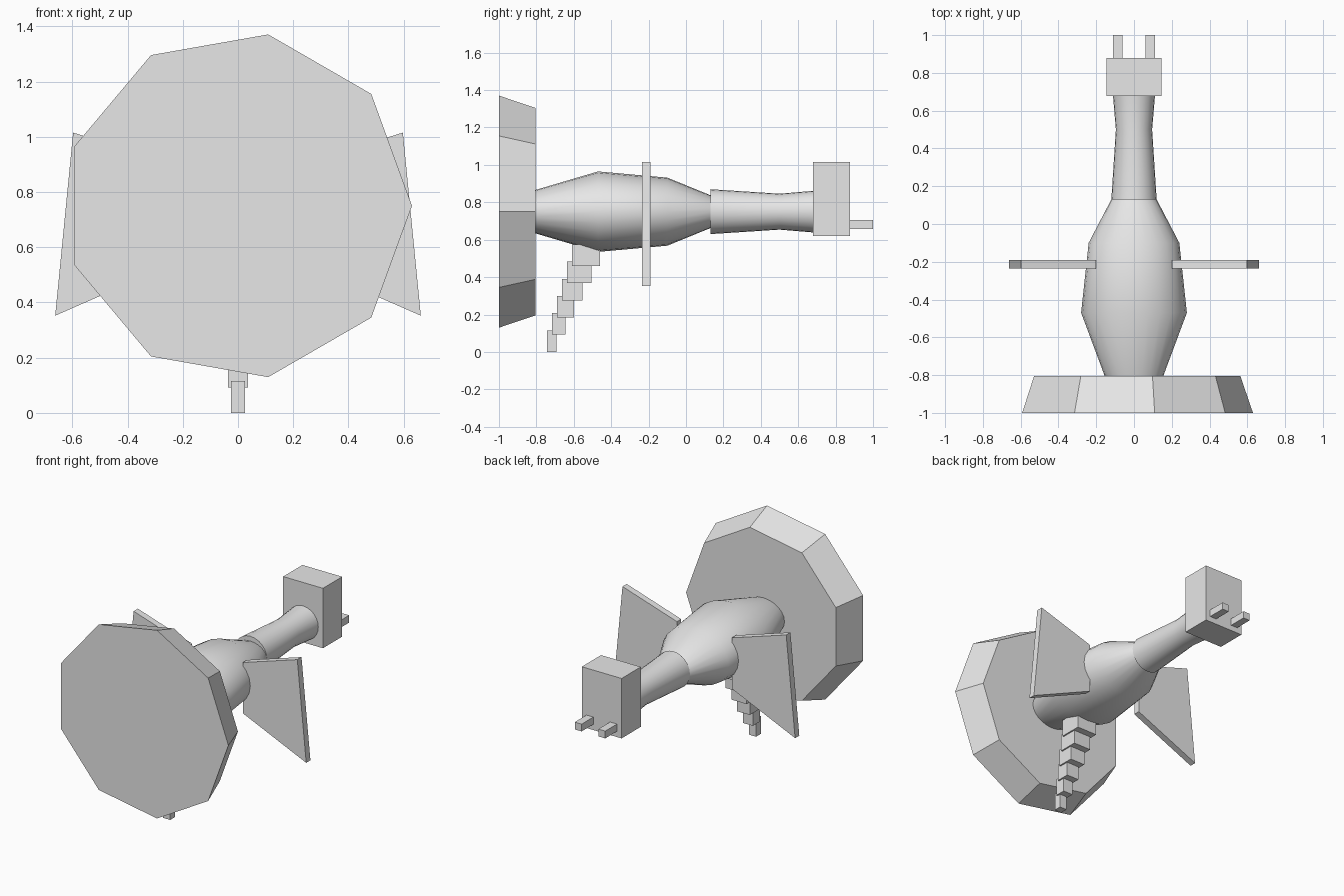
import bpy, bmesh, math

cube = bpy.data.objects.get("Cube")
if cube:
    bpy.data.objects.remove(cube, do_unlink=True)

grey = bpy.data.materials.new("plain_grey")
grey.use_nodes = True
colour = (0.8, 0.8, 0.8, 1)
grey.diffuse_color = colour
grey.node_tree.nodes["Principled BSDF"].inputs["Base Color"].default_value = colour

AXIS_Z = 0.75  # height of the body's long axis


def finish(name, bm, smooth=False):
    bmesh.ops.recalc_face_normals(bm, faces=bm.faces)
    mesh = bpy.data.meshes.new(name)
    bm.to_mesh(mesh)
    bm.free()
    mesh.materials.append(grey)
    obj = bpy.data.objects.new(name, mesh)
    bpy.context.collection.objects.link(obj)
    if smooth:
        bpy.ops.object.select_all(action="DESELECT")
        obj.select_set(True)
        bpy.context.view_layer.objects.active = obj
        bpy.ops.object.shade_smooth_by_angle(angle=math.radians(35))
    return obj


def loft(name, rings, sides, smooth=False):
    """Capped loft along y through rings of (y, x radius, z radius)."""
    bm = bmesh.new()
    loops = []
    for y, rx, rz in rings:
        angles = [math.tau * i / sides for i in range(sides)]
        loops.append([bm.verts.new((rx * math.cos(a), y, AXIS_Z + rz * math.sin(a)))
                      for a in angles])
    for a, b in zip(loops, loops[1:]):
        for i in range(sides):
            j = (i + 1) % sides
            bm.faces.new((a[i], a[j], b[j], b[i]))
    bm.faces.new(loops[0])
    bm.faces.new(loops[-1])
    return finish(name, bm, smooth)


def box(name, centre, size):
    bm = bmesh.new()
    bmesh.ops.create_cube(bm, size=1)
    bmesh.ops.scale(bm, vec=size, verts=bm.verts)
    bmesh.ops.translate(bm, vec=centre, verts=bm.verts)
    return finish(name, bm)


# Nine-sided tapered front disc
loft("front_disc", [(-1, 0.63, 0.63), (-0.805, 0.563, 0.563)], 9)

# Flattened oval body and round neck
loft("body", [(-0.805, 0.155, 0.116), (-0.47, 0.28, 0.215),
              (-0.1, 0.24, 0.182), (0.13, 0.12, 0.088)], 24, True)
loft("neck", [(0.13, 0.12, 0.12), (0.5, 0.096, 0.096), (0.69, 0.112, 0.112)], 24, True)

# Head block
box("head", (0, 0.778, 0.818), (0.29, 0.2, 0.395))

# Paired prongs and side fins
for side, label in ((1, "left"), (-1, "right")):
    box(label + "_prong", (side * 0.086, 0.935, 0.682), (0.05, 0.13, 0.048))
    bm = bmesh.new()
    outline = [(0.2, 0.89), (0.597, 1.015), (0.662, 0.352), (0.2, 0.555)]
    face = bm.faces.new([bm.verts.new((side * x, -0.235, z)) for x, z in outline])
    extruded = bmesh.ops.extrude_face_region(bm, geom=[face])["geom"]
    moved = [v for v in extruded if isinstance(v, bmesh.types.BMVert)]
    bmesh.ops.translate(bm, vec=(0, 0.044, 0), verts=moved)
    finish(label + "_fin", bm)

# Stepped leg of shrinking blocks, top to bottom
for i in range(6):
    width = 0.15 - 0.0195 * i
    box(f"leg_block_{i + 1}", (0, -0.535 - 0.0366 * i, 0.0575 + 0.092 * (5 - i)),
        (width, width, 0.115))
